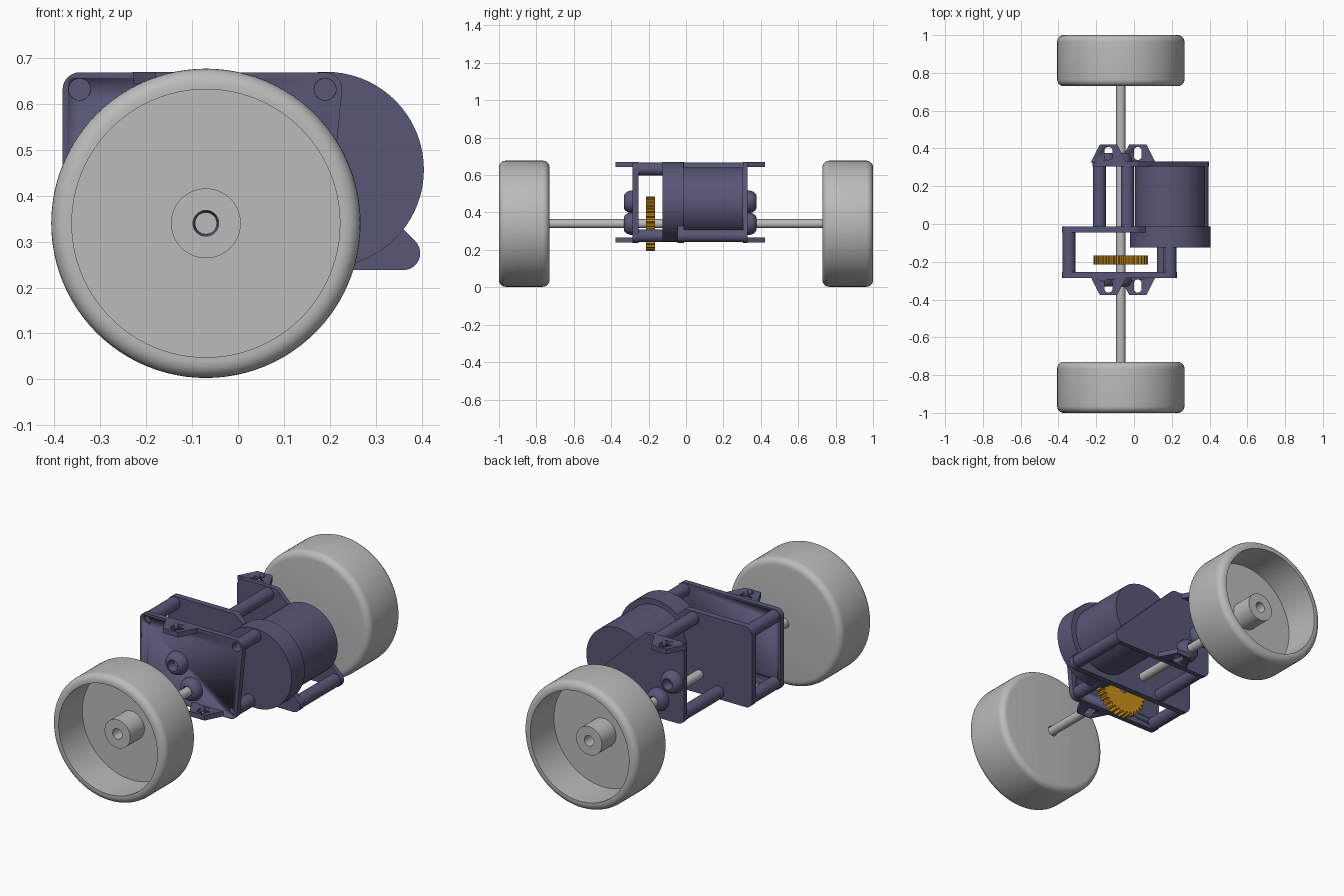
import bpy, bmesh, math
from mathutils import Vector
from mathutils.geometry import convex_hull_2d

if "Cube" in bpy.data.objects:
    bpy.data.objects.remove(bpy.data.objects["Cube"])


def material(name, rgb):
    m = bpy.data.materials.new(name)
    m.use_nodes = True
    m.diffuse_color = (*rgb, 1)
    bsdf = next(n for n in m.node_tree.nodes if n.type == "BSDF_PRINCIPLED")
    bsdf.inputs["Base Color"].default_value = (*rgb, 1)
    bsdf.inputs["Roughness"].default_value = 0.6
    return m


GRAY = material("light gray", (0.5, 0.5, 0.5))
NAVY = material("slate blue", (0.095, 0.095, 0.185))
GOLD = material("gold", (0.6, 0.28, 0.01))


def finish(name, bm, mat):
    bmesh.ops.recalc_face_normals(bm, faces=bm.faces)
    mesh = bpy.data.meshes.new(name)
    bm.to_mesh(mesh)
    bm.free()
    mesh.materials.append(mat)
    ob = bpy.data.objects.new(name, mesh)
    bpy.context.collection.objects.link(ob)
    activate(ob)
    bpy.ops.object.shade_smooth_by_angle(angle=math.radians(30))
    return ob


def activate(ob):
    bpy.ops.object.select_all(action="DESELECT")
    ob.select_set(True)
    bpy.context.view_layer.objects.active = ob


def prism(name, pts, a, b, mat, axis="y"):
    """Extrude a 2D outline between a and b along y or z."""
    bm = bmesh.new()
    place = (lambda p, t: (p[0], t, p[1])) if axis == "y" else (lambda p, t: (p[0], p[1], t))
    lo = [bm.verts.new(place(p, a)) for p in pts]
    hi = [bm.verts.new(place(p, b)) for p in pts]
    bm.faces.new(lo)
    bm.faces.new(hi)
    for i in range(len(pts)):
        j = (i + 1) % len(pts)
        bm.faces.new((lo[i], lo[j], hi[j], hi[i]))
    return finish(name, bm, mat)


def lathe(name, profile, x, y, z, direction, mat, n=64):
    """Spin a closed (radius, depth) profile around a line along y."""
    bm = bmesh.new()
    rings = []
    for k in range(n):
        c, s = math.cos(math.tau * k / n), math.sin(math.tau * k / n)
        rings.append([bm.verts.new((x + r * c, y + direction * t, z + r * s)) for r, t in profile])
    for k in range(n):
        p, q = rings[k], rings[(k + 1) % n]
        for i in range(len(profile)):
            j = (i + 1) % len(profile)
            bm.faces.new((p[i], p[j], q[j], q[i]))
    return finish(name, bm, mat)


def circle(x, z, r, n=32):
    return [(x + r * math.cos(math.tau * k / n), z + r * math.sin(math.tau * k / n)) for k in range(n)]


def hull(centers, r):
    pts = [Vector(p) for c in centers for p in circle(*c, r)]
    return [pts[i] for i in convex_hull_2d(pts)]


def cut(ob, cutter):
    mod = ob.modifiers.new("hole", "BOOLEAN")
    mod.operation = "DIFFERENCE"
    mod.solver = "EXACT"
    mod.object = cutter
    activate(ob)
    bpy.ops.object.modifier_apply(modifier=mod.name)
    bpy.data.objects.remove(cutter)


AX, AZ = -0.07, 0.34            # axle line
TOP, LOW = 0.632, 0.275         # heights of the spacer posts
R = 0.037                       # corner and post radius

# Wheels: hollow outside, with a bored hub and rounded rims
F = 0.035
arc = [(math.cos(i * math.pi / 12), math.sin(i * math.pi / 12)) for i in range(7)]
wheel = [(0.028, 0), (0.028, 0.19), (0.076, 0.19), (0.076, 0.07), (0.292, 0.07), (0.292, 0.27)]
wheel += [(0.302 + F * c, 0.235 + F * s) for c, s in reversed(arc)]
wheel += [(0.302 + F * c, F - F * s) for c, s in arc]
for side, d in (("front", -1), ("back", 1)):
    lathe(side + "_wheel", wheel, AX, d * 0.73, AZ, d, GRAY, 96)

# Axle
prism("axle", circle(AX, AZ, 0.024), -0.85, 0.85, GRAY)

# Drive gear with straight teeth
teeth = 32
outline = []
for k in range(teeth):
    for off, r in ((0, 0.129), (0.3, 0.129), (0.45, 0.145), (0.8, 0.145)):
        a = math.tau * (k + off) / teeth
        outline.append((AX + r * math.cos(a), AZ + r * math.sin(a)))
prism("drive_gear", outline, -0.214, -0.167, GOLD)

# Three upright plates
front_posts = [(-0.345, TOP), (0.19, TOP), (0.155, LOW), (-0.345, LOW)]
rear_posts = [(-0.183, LOW), (-0.035, TOP), (0.36, LOW)]
front_plate = prism("front_plate", hull(front_posts, R), -0.285, -0.255, NAVY)
prism("middle_plate", hull([(-0.345, TOP), (-0.345, LOW), (0.0, TOP), (0.36, LOW)], R), -0.045, -0.012, NAVY)
prism("back_plate", hull([(-0.183, TOP), (0.0, TOP), (0.36, LOW), (-0.183, LOW)], R), 0.305, 0.33, NAVY)

# Spacer posts; the front ones carry screw recesses
for i, (x, z) in enumerate(front_posts):
    post = prism(f"front_post_{i + 1}", circle(x, z, 0.034), -0.256, -0.03, NAVY)
    cut(front_plate, prism("recess", circle(x, z, 0.024), -0.3, -0.2, NAVY))
    cut(post, prism("recess", circle(x, z, 0.0235), -0.3, -0.22, NAVY))
for i, (x, z) in enumerate(rear_posts):
    prism(f"rear_post_{i + 1}", circle(x, z, 0.034), -0.013, 0.306, NAVY)

# Motor can and its wide mounting collar
prism("motor_body", circle(0.19, 0.455, 0.186, 72), -0.03, 0.306, NAVY)
prism("motor_collar", circle(0.192, 0.457, 0.213, 72), -0.125, -0.013, NAVY)

# Domed bearing bushings on both end plates
bushing = [(0.024, -0.01), (0.06, -0.01), (0.06, 0.012), (0.054, 0.03), (0.044, 0.042),
           (0.034, 0.047), (0.029, 0.047), (0.024, 0.03)]
for side, y, d in (("front", -0.285, -1), ("back", 0.33, 1)):
    lathe(side + "_axle_bushing", bushing, AX, y, AZ, d, NAVY, 40)
    lathe(side + "_upper_bushing", bushing, -0.155, y, 0.457, d, NAVY, 40)

# Slotted mounting tabs, upper and lower, at both ends
for side, y, d in (("front", -0.28, -1), ("back", 0.325, 1)):
    for level, x, z in (("upper", -0.135, 0.643), ("lower", 0.02, 0.24)):
        shape = [(x - 0.095, y), (x + 0.095, y), (x + 0.045, y + d * 0.097), (x - 0.045, y + d * 0.097)]
        tab = prism(f"{side}_{level}_tab", shape, z, z + 0.027, NAVY, "z")
        slot = hull([(x, y + d * 0.035), (x, y + d * 0.062)], 0.021)
        cut(tab, prism("slot", slot, z - 0.05, z + 0.08, NAVY, "z"))
